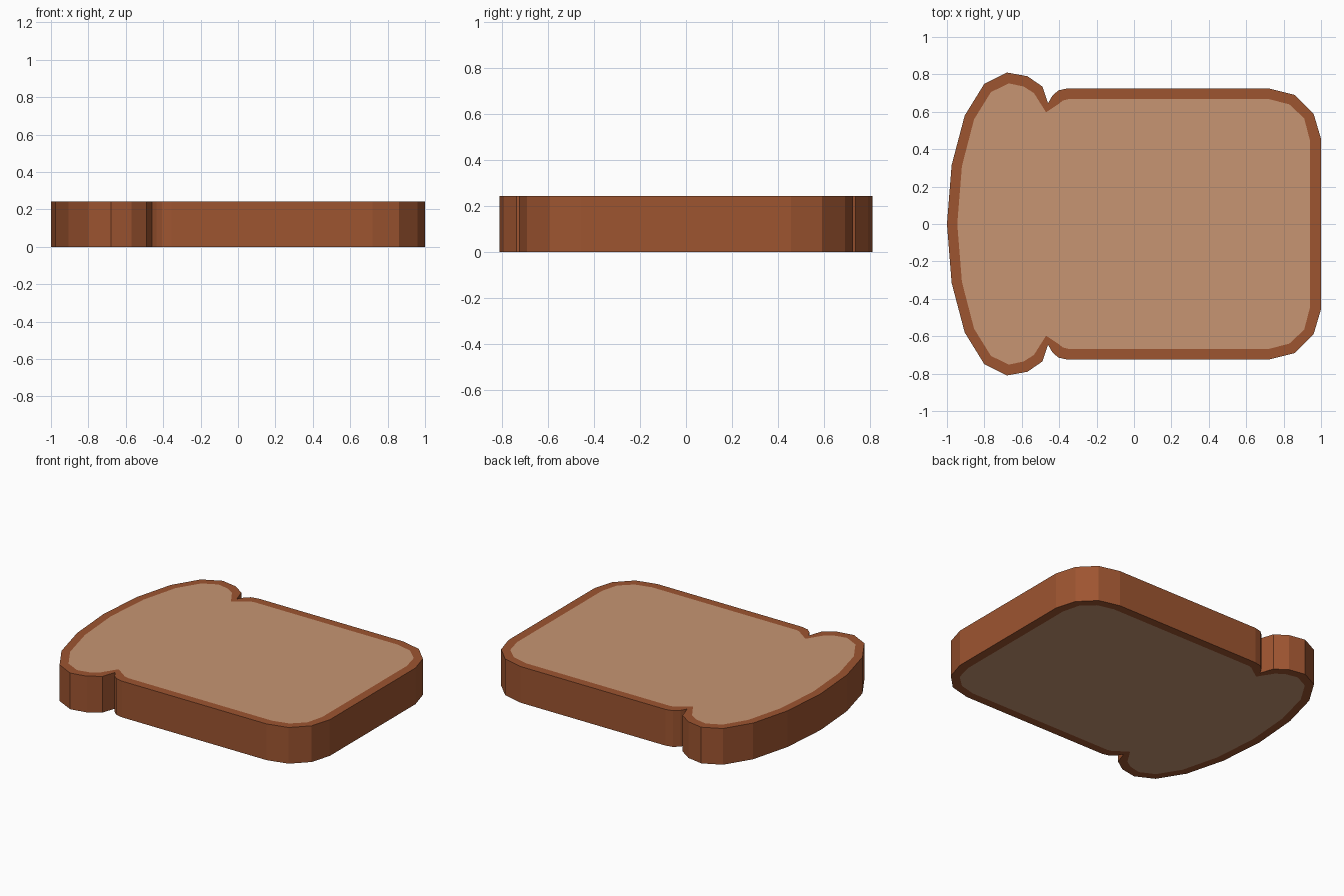
import bpy, bmesh

if "Cube" in bpy.data.objects:
    bpy.data.objects.remove(bpy.data.objects["Cube"])

HEIGHT = 0.243

# Half outlines (y >= 0), from the domed end to the square end
CRUST = [(-1, 0), (-.975, .315), (-.905, .58), (-.80, .75), (-.68, .81),
         (-.57, .79), (-.49, .735), (-.46, .645), (-.437, .685), (-.405, .714),
         (-.355, .725), (.72, .725), (.86, .69), (.96, .59), (1, .455)]
CRUMB = [(-.945, 0), (-.92, .31), (-.855, .56), (-.765, .705), (-.67, .752),
         (-.59, .735), (-.535, .70), (-.47, .597), (-.41, .637), (-.38, .66),
         (-.35, .668), (.72, .668), (.83, .64), (.91, .565), (.94, .45)]


def mirrored(half):
    """Close a half outline across the x axis."""
    return half + [(x, -y) for x, y in reversed(half[1:])]


def material(name, color):
    mat = bpy.data.materials.new(name)
    mat.diffuse_color = (*color, 1)
    mat.use_nodes = True
    mat.node_tree.nodes["Principled BSDF"].inputs["Base Color"].default_value = mat.diffuse_color
    return mat


bm = bmesh.new()


def ring(half, z):
    return [bm.verts.new((x, y, z)) for x, y in mirrored(half)]


def bridge(a, b):
    for i in range(len(a)):
        j = (i + 1) % len(a)
        bm.faces.new((a[i], a[j], b[j], b[i]))


# Crust: rim underneath, outer wall, rim on top
rings = [ring(CRUMB, 0), ring(CRUST, 0), ring(CRUST, HEIGHT), ring(CRUMB, HEIGHT)]
for a, b in zip(rings, rings[1:]):
    bridge(a, b)

# Crumb: the two broad cut faces
for loop in (rings[0], rings[-1]):
    bm.faces.new(loop).material_index = 1

bmesh.ops.recalc_face_normals(bm, faces=bm.faces)
mesh = bpy.data.meshes.new("bread_slice")
bm.to_mesh(mesh)
bm.free()
mesh.materials.append(material("crust", (.34, .09, .03)))
mesh.materials.append(material("crumb", (.57, .30, .17)))
bpy.context.collection.objects.link(bpy.data.objects.new("bread_slice", mesh))
